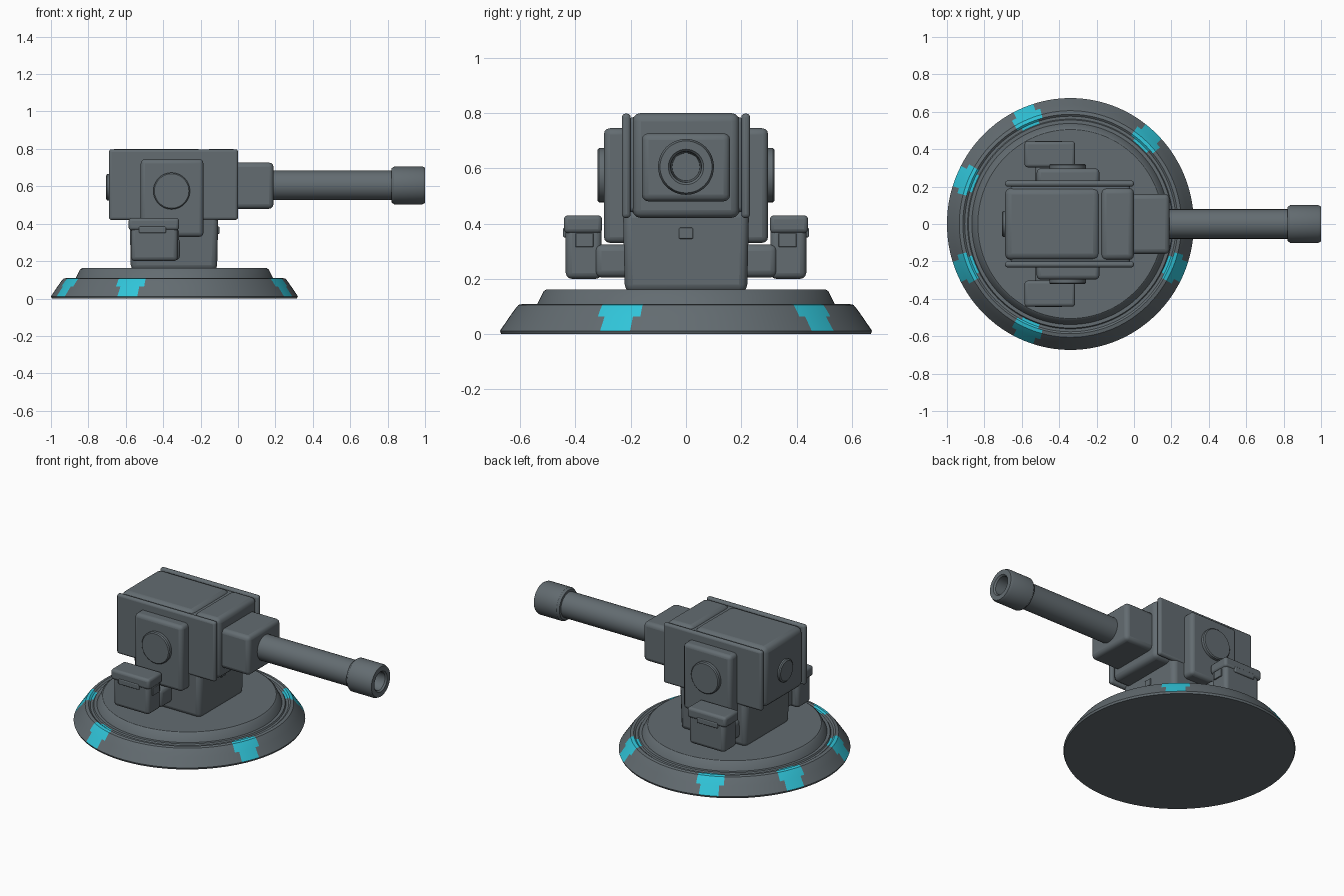
import bpy, bmesh, math
from mathutils import Matrix, Vector

if "Cube" in bpy.data.objects:
    bpy.data.objects.remove(bpy.data.objects["Cube"])


def material(name, rgb):
    m = bpy.data.materials.new(name)
    m.diffuse_color = (*rgb, 1)
    m.use_nodes = True
    m.node_tree.nodes["Principled BSDF"].inputs["Base Color"].default_value = m.diffuse_color
    return m


GREY = material("gunmetal grey", (0.125, 0.15, 0.165))
CYAN = material("glowing cyan", (0.03, 0.56, 0.70))
CX = -0.34   # base centre
BZ = 0.605   # barrel axis height


def finish(name, bm, mats=(GREY,), bevel=0, angle=30):
    bmesh.ops.recalc_face_normals(bm, faces=bm.faces)
    me = bpy.data.meshes.new(name)
    bm.to_mesh(me)
    bm.free()
    ob = bpy.data.objects.new(name, me)
    bpy.context.collection.objects.link(ob)
    for m in mats:
        me.materials.append(m)
    if bevel:
        b = ob.modifiers.new("rounded edges", 'BEVEL')
        b.width, b.segments, b.limit_method = bevel, 3, 'ANGLE'
    bpy.ops.object.select_all(action='DESELECT')
    ob.select_set(True)
    bpy.context.view_layer.objects.active = ob
    bpy.ops.object.shade_smooth_by_angle(angle=math.radians(angle))
    return ob


def box(name, x, y, z, bevel=0.02, taper=1.0):
    """Rounded box from ranges; taper scales the lower face."""
    bm = bmesh.new()
    bmesh.ops.create_cube(bm, size=1)
    mid = Vector([(a + b) / 2 for a, b in (x, y, z)])
    size = Vector([b - a for a, b in (x, y, z)])
    for v in bm.verts:
        k = taper if v.co.z < 0 else 1
        v.co = mid + Vector((v.co.x * size.x * k, v.co.y * size.y * k, v.co.z * size.z))
    return finish(name, bm, bevel=bevel)


def lathe(name, profile, axis, origin, n=48, mats=(GREY,), rule=None, yscale=1):
    """Spin (radius, height) points around an axis through origin."""
    bm = bmesh.new()
    rings = []
    for r, h in profile:
        if r == 0:
            rings.append([bm.verts.new((0, 0, h))] * n)
        else:
            rings.append([bm.verts.new((r * math.cos(math.tau * i / n),
                                        r * math.sin(math.tau * i / n) * yscale, h))
                          for i in range(n)])
    for k, (a, b) in enumerate(zip(rings, rings[1:])):
        for i in range(n):
            j = (i + 1) % n
            f = bm.faces.new(list(dict.fromkeys((a[i], a[j], b[j], b[i]))))
            if rule:
                f.material_index = rule(k, 360 * (i + 0.5) / n)
    rot = Vector((0, 0, 1)).rotation_difference(Vector(axis)).to_matrix().to_4x4()
    bmesh.ops.transform(bm, matrix=Matrix.Translation(origin) @ rot, verts=bm.verts)
    return finish(name, bm, mats)


# Round base with grooved rim and six cyan lamps
LAMPS = (48, 113, 157, 203, 247, 337)


def lamp_rule(ring, ang):
    half = {2: 5.2, 3: 7, 4: 7, 5: 7, 6: 6, 7: 5}.get(ring, 0)
    return int(any(abs(ang - a) < half for a in LAMPS))


lathe("base",
      [(0, 0), (0.655, 0), (0.66, 0.012), (0.625, 0.064), (0.607, 0.09), (0.594, 0.106),
       (0.575, 0.11), (0.565, 0.102), (0.55, 0.102), (0.545, 0.11), (0.527, 0.11),
       (0.505, 0.155), (0.495, 0.162), (0, 0.162)],
      (0, 0, 1), (CX, 0, 0), 144, (GREY, CYAN), lamp_rule, 1.02)

# Pedestal
box("pedestal", (-0.58, -0.105), (-0.228, 0.228), (0.15, 0.45), 0.03, 0.97)
box("pedestal_latch", (-0.12, -0.1), (-0.025, 0.025), (0.345, 0.385), 0.004)

# Turret body: rear block, front block, side slabs and lid
box("body_rear", (-0.69, -0.183), (-0.193, 0.193), (0.42, 0.80), 0.035)
box("body_front", (-0.177, 0.0), (-0.193, 0.193), (0.42, 0.80), 0.03)
box("body_core", (-0.66, -0.02), (-0.21, 0.21), (0.44, 0.785), 0.02)
for s, side in ((-1, "right"), (1, "left")):
    def span(a, b):
        return tuple(sorted((s * a, s * b)))

    box("body_slab_" + side, (-0.69, 0.0), span(0.2, 0.232), (0.42, 0.798), 0.014)
    # Cheek panel with round cap
    box("cheek_panel_" + side, (-0.52, -0.185), span(0.2, 0.297), (0.33, 0.745), 0.022)
    lathe("cheek_cap_" + side,
          [(0.098, 0), (0.098, 0.02), (0.092, 0.026), (0, 0.026)],
          (0, s, 0), (CX - 0.015, s * 0.295, 0.575))
    # Pod joined to the pedestal by an arm
    box("pod_arm_" + side, (-0.53, -0.31), span(0.18, 0.33), (0.205, 0.325), 0.025)
    box("pod_" + side, (-0.572, -0.322), span(0.305, 0.435), (0.2, 0.40), 0.022)
    box("pod_lid_" + side, (-0.585, -0.315), span(0.303, 0.442), (0.365, 0.43), 0.016)
    box("pod_lid_tab_" + side, (-0.53, -0.385), span(0.42, 0.445), (0.35, 0.385), 0.006)
    box("pod_latch_" + side, (-0.33, -0.315), span(0.335, 0.4), (0.315, 0.365), 0.003)

# Rear cap
lathe("rear_cap", [(0.07, 0), (0.07, 0.012), (0.062, 0.018), (0, 0.018)],
      (-1, 0, 0), (-0.688, 0, 0.595))

# Barrel mount, barrel and hollow muzzle
box("barrel_mount", (-0.03, 0.19), (-0.16, 0.16), (0.48, 0.727), 0.025)
lathe("barrel", [(0, 0), (0.079, 0), (0.079, 0.68), (0, 0.68)],
      (1, 0, 0), (0.16, 0, BZ))
lathe("muzzle",
      [(0.07, 0.82), (0.092, 0.822), (0.101, 0.835), (0.101, 0.985), (0.094, 1.0),
       (0.064, 1.0), (0.056, 0.99), (0.05, 0.85), (0, 0.85)],
      (1, 0, 0), (0, 0, BZ))
